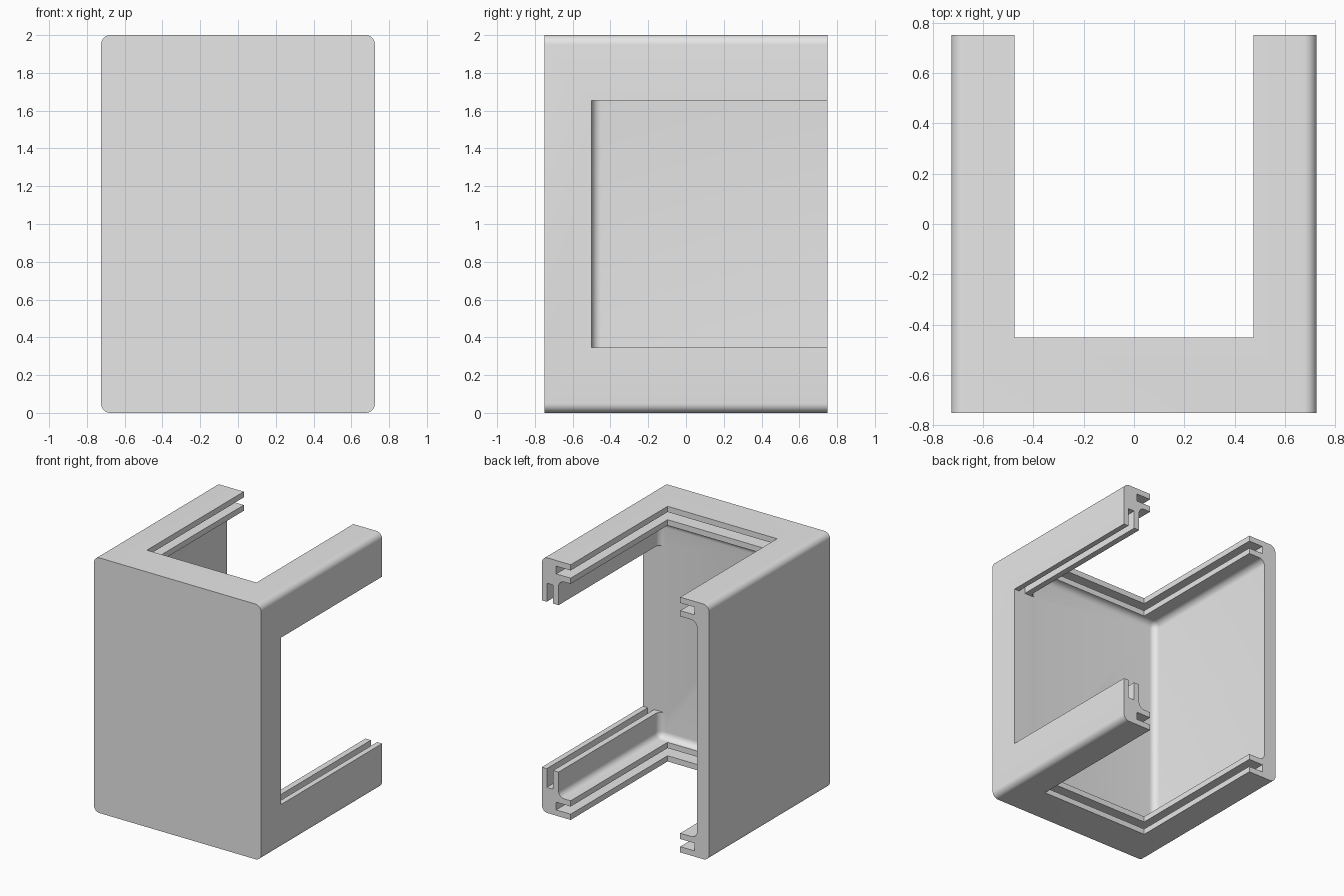
import bpy, bmesh
from mathutils import Vector

cube = bpy.data.objects.get("Cube")
if cube:
    bpy.data.objects.remove(cube, do_unlink=True)

W, D, H = 0.725, 0.75, 2.0      # half width, half depth, height
BACK = D + 0.1                  # cutters run out past the open back
LIP, SLOT, RAIL = 0.045, 0.06, 0.15


def block(name, x, y, z, radius=0, rounded=None, segments=8):
    """Box between limits; edges accepted by the rule are rounded."""
    bm = bmesh.new()
    bmesh.ops.create_cube(bm, size=1)
    for v in bm.verts:
        v.co = Vector(lim[0] if c < 0 else lim[1] for c, lim in zip(v.co, (x, y, z)))
    if radius:
        edges = [e for e in bm.edges if rounded(*(v.co for v in e.verts))]
        bmesh.ops.bevel(bm, geom=edges, offset=radius, segments=segments,
                        profile=0.5, affect='EDGES')
    bmesh.ops.recalc_face_normals(bm, faces=bm.faces)
    mesh = bpy.data.meshes.new(name)
    bm.to_mesh(mesh)
    bm.free()
    obj = bpy.data.objects.new(name, mesh)
    bpy.context.collection.objects.link(obj)
    return obj


def cut(target, cutter):
    """Subtract the cutter and discard it."""
    cutter.hide_render = True
    mod = target.modifiers.new(cutter.name, 'BOOLEAN')
    mod.operation = 'DIFFERENCE'
    mod.solver = 'EXACT'
    mod.object = cutter
    bpy.context.view_layer.objects.active = target
    bpy.ops.object.modifier_apply(modifier=mod.name)
    bpy.data.objects.remove(cutter, do_unlink=True)


# Outer shell, rounded along its front-to-back edges
frame = block("housing_frame", (-W, W), (-D, D), (0, H), 0.05,
              lambda a, b: abs(a.y - b.y) > 1)

# Inner chamber with filleted corners, open at the back
cut(frame, block("chamber", (-0.62, 0.58), (-0.5, BACK), (RAIL, H - RAIL), 0.05,
                 lambda a, b: min(a.y, b.y) < 0))

# Openings through floor and roof, and the panel grooves around them
cut(frame, block("vertical_opening", (-0.475, 0.475), (-0.45, BACK), (-0.1, H + 0.1)))
for z in (LIP, H - LIP - SLOT):
    cut(frame, block("panel_groove", (-0.6, 0.6), (-0.575, BACK), (z, z + SLOT)))

# Side window and the grooves in its upper and lower edges
cut(frame, block("side_window", (0.5, W + 0.1), (-0.5, BACK), (0.347, H - 0.345)))
cut(frame, block("window_groove", (0.627, 0.682), (-0.5, BACK), (0.2, H - 0.2)))

# Single grey finish
grey = bpy.data.materials.new("light_grey")
grey.use_nodes = True
grey.diffuse_color = (0.8, 0.8, 0.8, 1)
grey.node_tree.nodes["Principled BSDF"].inputs["Base Color"].default_value = grey.diffuse_color
frame.data.materials.clear()
frame.data.materials.append(grey)
for p in frame.data.polygons:
    p.material_index = 0

bpy.ops.object.select_all(action='DESELECT')
frame.select_set(True)
bpy.context.view_layer.objects.active = frame
bpy.ops.object.shade_smooth_by_angle()
